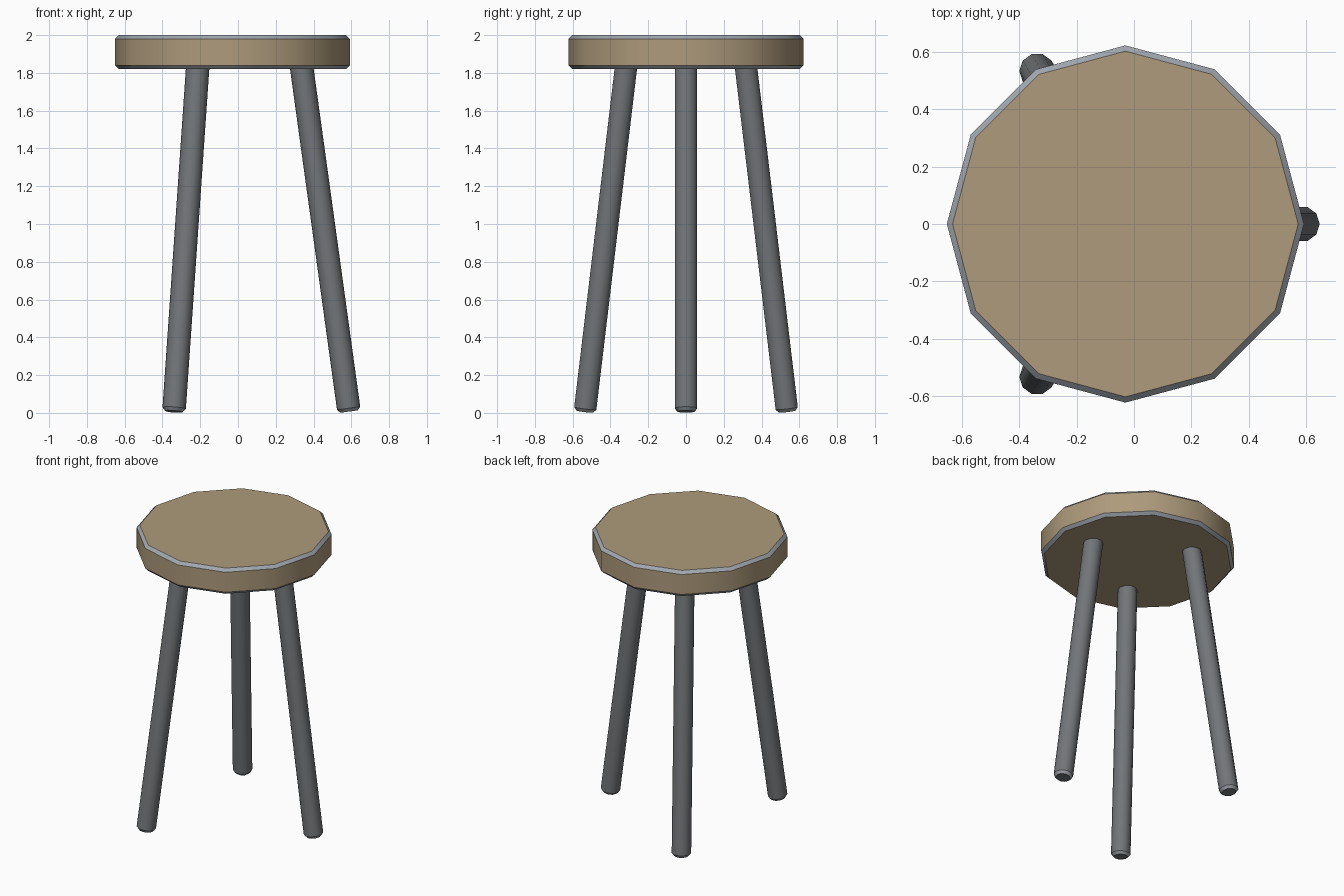
import bpy
import bmesh
from math import cos, sin, tau
from mathutils import Matrix, Vector

cube = bpy.data.objects.get("Cube")
if cube:
    bpy.data.objects.remove(cube, do_unlink=True)


def material(name, rgb):
    mat = bpy.data.materials.new(name)
    mat.use_nodes = True
    mat.diffuse_color = (*rgb, 1)
    mat.node_tree.nodes["Principled BSDF"].inputs["Base Color"].default_value = (*rgb, 1)
    return mat


wood = material("tan wood", (0.42, 0.325, 0.20))
metal = material("dark grey metal", (0.17, 0.18, 0.19))
trim = material("light grey trim", (0.36, 0.39, 0.43))

CENTRE = Vector((-0.03, 0, 0))


def lathe(name, profile, sides, body):
    """Closed solid turned round z from (radius, height) points, with trim on its chamfers."""
    bm = bmesh.new()
    rings = [[bm.verts.new((r * cos(tau * i / sides), r * sin(tau * i / sides), z))
              for i in range(sides)] for r, z in profile]
    for low, high in zip(rings, rings[1:]):
        for i in range(sides):
            j = (i + 1) % sides
            bm.faces.new((low[i], low[j], high[j], high[i]))
    bm.faces.new(rings[0][::-1])
    bm.faces.new(rings[-1])
    bm.normal_update()
    for face in bm.faces:
        face.material_index = int(0.2 < abs(face.normal.z) < 0.9)
    mesh = bpy.data.meshes.new(name)
    bm.to_mesh(mesh)
    bm.free()
    mesh.materials.append(body)
    mesh.materials.append(trim)
    obj = bpy.data.objects.new(name, mesh)
    bpy.context.collection.objects.link(obj)
    return obj


def smooth(obj, angle):
    bpy.ops.object.select_all(action="DESELECT")
    obj.select_set(True)
    bpy.context.view_layer.objects.active = obj
    bpy.ops.object.shade_smooth_by_angle(angle=angle)


# Seat: twelve-sided disc with chamfered rims
seat = lathe("seat", [(0.602, 1.82), (0.622, 1.84), (0.622, 1.98), (0.602, 2.0)], 12, wood)
seat.location = CENTRE
smooth(seat, 0.6)

# Legs: three splayed rods with chamfered feet
for i, side in enumerate(("left", "back_right", "front_right")):
    out = Vector((cos(tau * i / 3), sin(tau * i / 3), 0))
    foot = CENTRE + out * 0.618 + Vector((0, 0, 0.007))
    top = CENTRE + out * 0.364 + Vector((0, 0, 1.85))
    axis = top - foot
    leg = lathe(side + "_leg", [(0.046, 0), (0.062, 0.018), (0.062, axis.length)], 10, metal)
    turn = Vector((0, 0, 1)).rotation_difference(axis).to_matrix().to_4x4()
    leg.matrix_world = Matrix.Translation(foot) @ turn
    smooth(leg, 0.7)
